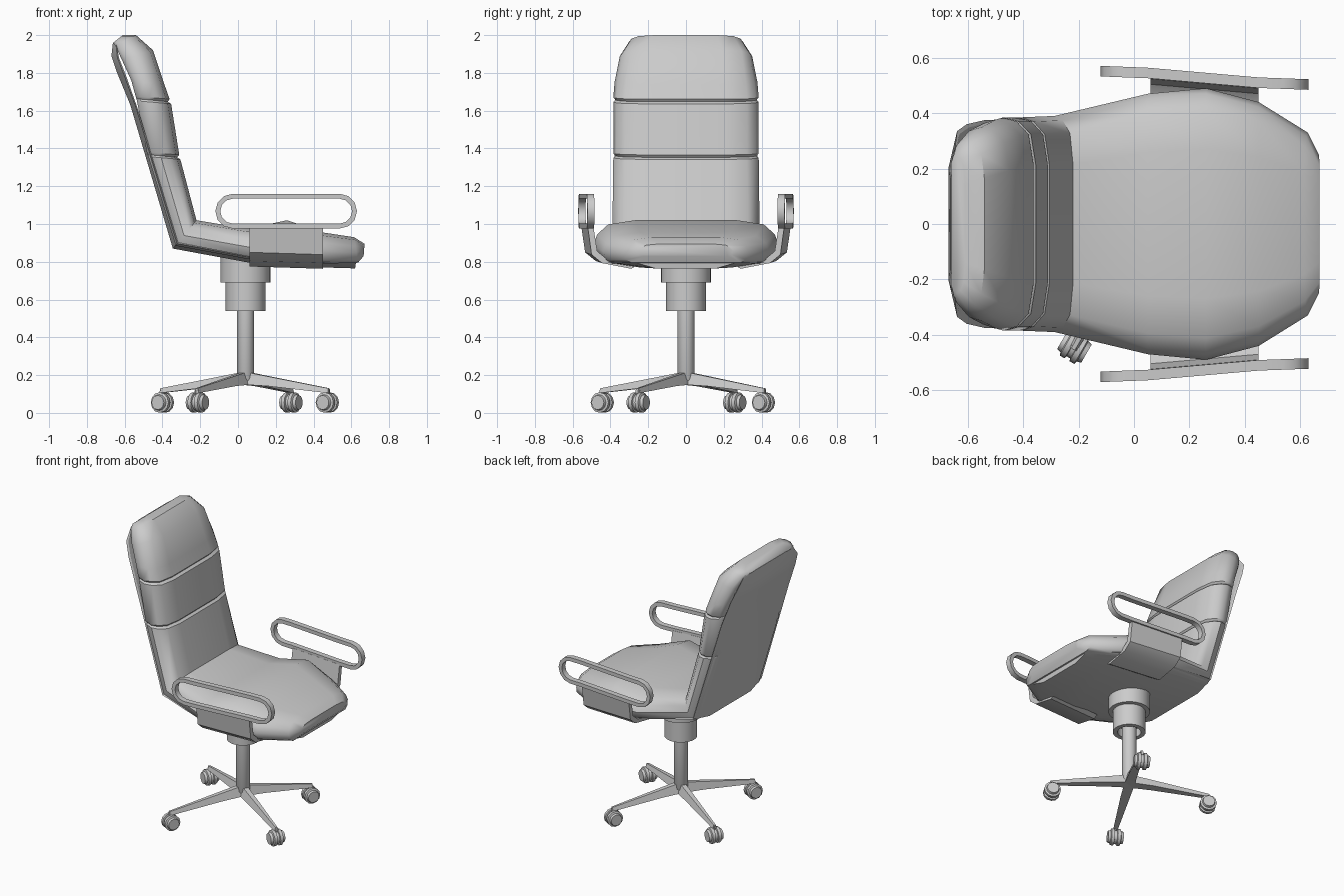
import bpy, bmesh, math
from mathutils import Vector, Matrix

if "Cube" in bpy.data.objects:
    bpy.data.objects.remove(bpy.data.objects["Cube"])

CX = 0.04  # column axis


def finish(name, bm, angle=35):
    bmesh.ops.recalc_face_normals(bm, faces=bm.faces)
    me = bpy.data.meshes.new(name)
    bm.to_mesh(me)
    bm.free()
    ob = bpy.data.objects.new(name, me)
    bpy.context.collection.objects.link(ob)
    bpy.ops.object.select_all(action='DESELECT')
    ob.select_set(True)
    bpy.context.view_layer.objects.active = ob
    bpy.ops.object.shade_smooth_by_angle(angle=math.radians(angle))
    return ob


def loft(name, rings, closed=False, angle=35):
    """Skin a list of equally sized point rings, capped or joined end to end."""
    bm = bmesh.new()
    vs = [[bm.verts.new(p) for p in r] for r in rings]
    n = len(vs[0])
    pairs = list(zip(vs, vs[1:])) + ([(vs[-1], vs[0])] if closed else [])
    for a, b in pairs:
        for i in range(n):
            j = (i + 1) % n
            bm.faces.new((a[i], a[j], b[j], b[i]))
    if not closed:
        bm.faces.new(vs[0])
        bm.faces.new(vs[-1])
    return finish(name, bm, angle)


def section(st, prof):
    """Mirrored half profile (width fraction, thickness fraction) at a station."""
    tx, tz, bx, bz, w = st
    full = prof + [(-u, v) for u, v in reversed(prof)]
    return [(bx + (tx - bx) * v, u * w, bz + (tz - bz) * v) for u, v in full]


def lathe(name, prof, seg=24, mat=None, closed=True):
    """Revolve a closed (radius, height) profile about z."""
    rings = []
    for k in range(seg):
        a = 2 * math.pi * k / seg
        rings.append([Vector((r * math.cos(a), r * math.sin(a), z)) for r, z in prof])
    ob = loft(name, rings, True)
    bm = bmesh.new()
    bm.from_mesh(ob.data)
    bmesh.ops.remove_doubles(bm, verts=bm.verts, dist=1e-5)
    bmesh.ops.recalc_face_normals(bm, faces=bm.faces)
    bm.to_mesh(ob.data)
    bm.free()
    if mat:
        ob.data.transform(mat)
    return ob


# Cushion: seat front -> back corner -> headrest, with two stitched grooves
cushion_prof = [(0.55, 1), (0.84, 0.9), (0.96, 0.66), (1, 0.4), (0.96, 0.12), (0.88, 0)]
cushion = [
    (0.67, 0.895, 0.665, 0.83, 0.25),
    (0.615, 0.93, 0.635, 0.795, 0.33),
    (0.45, 0.955, 0.45, 0.79, 0.44),
    (0.26, 1.02, 0.26, 0.80, 0.49),
    (0.05, 0.975, 0.05, 0.815, 0.47),
    (-0.22, 1.02, -0.33, 0.885, 0.39),
    (-0.305, 1.342, -0.475, 1.357, 0.385),
    (-0.322, 1.353, -0.478, 1.367, 0.374),
    (-0.311, 1.366, -0.483, 1.38, 0.385),
    (-0.354, 1.636, -0.535, 1.652, 0.385),
    (-0.372, 1.648, -0.538, 1.663, 0.374),
    (-0.362, 1.661, -0.542, 1.676, 0.385),
    (-0.39, 1.74, -0.565, 1.76, 0.378),
    (-0.45, 1.92, -0.615, 1.87, 0.35),
    (-0.54, 2.0, -0.65, 1.945, 0.30),
    (-0.61, 2.0, -0.66, 1.96, 0.25),
]
loft("cushion", [section(s, cushion_prof) for s in cushion], angle=40)

# Hard shell under the seat and behind the back
shell_prof = [(0.97, 1.15), (1, 0.9), (0.6, 0)]
shell = [
    (0.625, 0.80, 0.62, 0.765, 0.27),
    (0.45, 0.80, 0.45, 0.77, 0.41),
    (0.26, 0.815, 0.26, 0.778, 0.46),
    (0.05, 0.83, 0.05, 0.797, 0.445),
    (-0.32, 0.90, -0.345, 0.87, 0.383),
    (-0.535, 1.61, -0.57, 1.63, 0.375),
    (-0.60, 1.79, -0.64, 1.80, 0.36),
    (-0.635, 1.88, -0.67, 1.89, 0.335),
    (-0.645, 1.955, -0.662, 1.962, 0.27),
]
loft("shell", [section(s, shell_prof) for s in shell], angle=25)


# Armrests: flat-strip stadium loops with a slight inward toe, plus side brackets
def arm_y(x):
    pts = [(-0.13, 0.552), (0.05, 0.545), (0.45, 0.51), (0.64, 0.503)]
    for (x0, y0), (x1, y1) in zip(pts, pts[1:]):
        if x <= x1:
            return y0 + (y1 - y0) * (x - x0) / (x1 - x0)
    return pts[-1][1]


x0, x1, zc, ro, ri = -0.028, 0.538, 1.068, 0.092, 0.066
spine = []
for cx, start in ((x1, -90), (x0, 90)):
    for k in range(7):
        a = math.radians(start + 30 * k)
        spine.append((cx, math.cos(a), math.sin(a)))
    for x in ((0.45, 0.05) if start < 0 else (0.05, 0.45)):
        spine.append((x, 0, 1 if start < 0 else -1))

for side, tag in ((1, "left"), (-1, "right")):
    rings = []
    for cx, c, s in spine:
        ring = []
        for r, h in ((ro, 0.019), (ro, -0.019), (ri, -0.019), (ri, 0.019)):
            x = cx + r * c
            ring.append((x, side * (arm_y(x) + h), zc + r * s))
        rings.append(ring)
    loft(f"armrest_{tag}", rings, True, 40)
    path = [(0.01, 0.985, 0.03), (-0.01, 0.85, 0.03), (-0.065, 0.805, 0.02), (-0.22, 0.775, -0.01)]
    rings = []
    for dy, z, _ in path:
        ring = []
        for x, t in ((0.06, 0), (0.45, 0), (0.45, 1), (0.06, 1)):
            drop = 0.012 * (x > 0.2) * (z < 0.9)
            ring.append((x, side * (arm_y(x) + dy - 0.03 * t), z - drop + 0.018 * t * (z < 0.9)))
        rings.append(ring)
    loft(f"arm_bracket_{tag}", rings, angle=30)

# Column: mounting collar, sleeve with hollow underside, post
axis = Matrix.Translation((CX, 0, 0))
lathe("mount_collar", [(0, 0.84), (0.133, 0.84), (0.133, 0.69), (0, 0.69)], mat=axis)
lathe("sleeve", [(0, 0.72), (0.105, 0.72), (0.105, 0.54), (0.075, 0.54), (0.075, 0.60), (0, 0.60)], mat=axis)
lathe("post", [(0, 0.62), (0.046, 0.62), (0.046, 0.18), (0.03, 0.15), (0, 0.15)], 16, axis)

# Four tapered legs with twin-wheel casters
casters = [(-0.215, -0.443), (0.473, -0.253), (0.28, 0.41), (-0.40, 0.258)]
for i, (px, py) in enumerate(casters, 1):
    d = Vector((px - CX, py, 0))
    n = d.normalized().cross(Vector((0, 0, 1)))
    o = Vector((CX, 0, 0))
    rings = []
    for f, w, zb, zt in ((0, 0.034, 0.15, 0.218), (0.3, 0.03, 0.142, 0.192), (1.02, 0.014, 0.105, 0.13)):
        c = o + d * f
        rings.append([c + n * (w * sx) + Vector((0, 0, z))
                      for sx, z in ((-1, zb), (1, zb), (0.5, zt), (-0.5, zt))])
    loft(f"leg_{i}", rings, angle=30)
    place = Matrix.Translation((px, py, 0.055)) @ n.to_track_quat('Z', 'Y').to_matrix().to_4x4()
    wheel = [(0, -0.05), (0.038, -0.05), (0.042, -0.034), (0.054, -0.03), (0.054, -0.01), (0.044, -0.008),
             (0.044, 0.008), (0.054, 0.01), (0.054, 0.03), (0.042, 0.034), (0.038, 0.05), (0, 0.05)]
    lathe(f"caster_{i}", wheel, 12, place)
    lathe(f"caster_stem_{i}", [(0, 0.12), (0.012, 0.12), (0.012, 0.06), (0, 0.06)], 8,
          Matrix.Translation((px, py, 0)))
